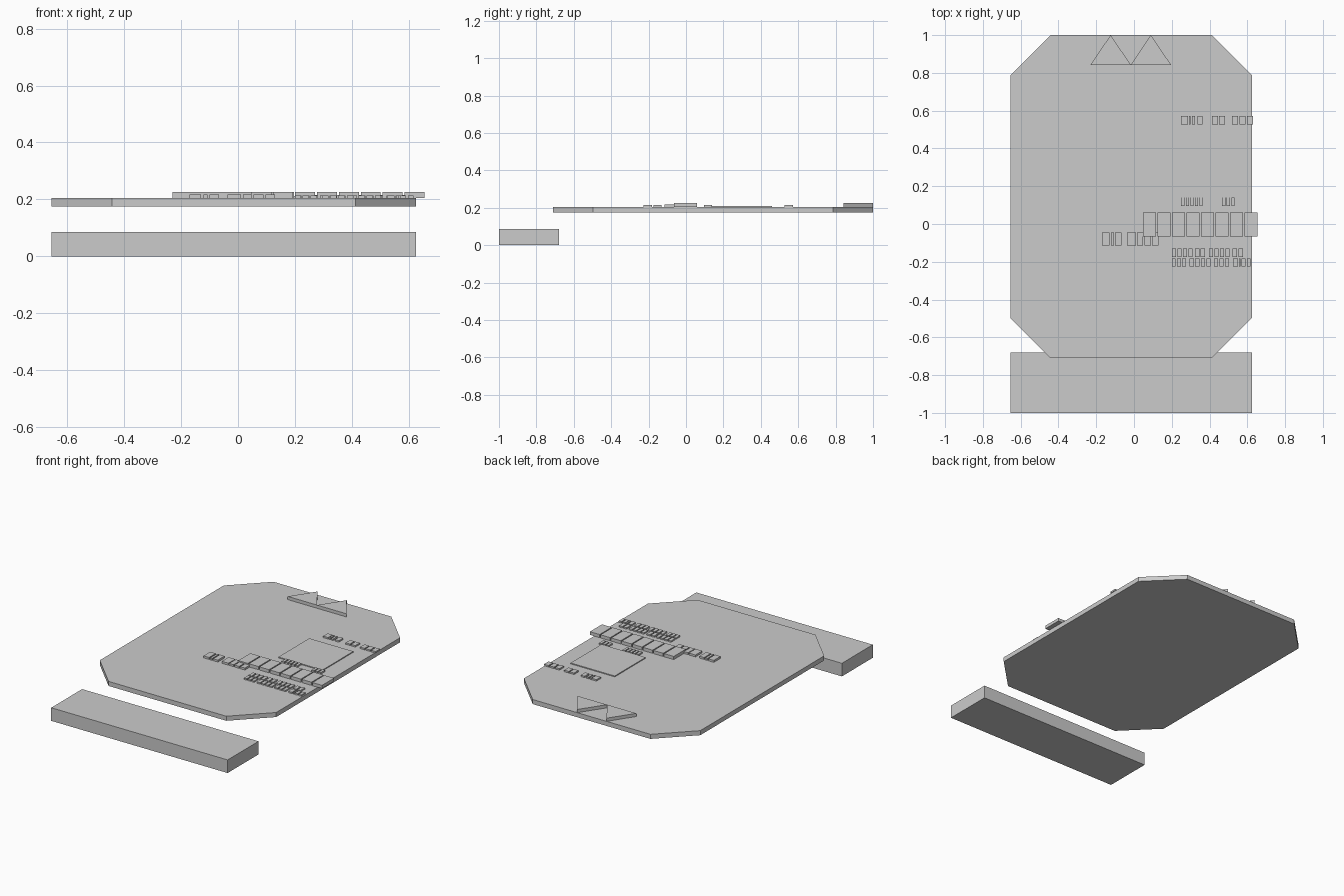
import bpy, bmesh

if "Cube" in bpy.data.objects:
    bpy.data.objects.remove(bpy.data.objects["Cube"])

grey = bpy.data.materials.new("plain grey")
grey.diffuse_color = (0.6, 0.6, 0.6, 1)
grey.use_nodes = True
grey.node_tree.nodes["Principled BSDF"].inputs["Base Color"].default_value = grey.diffuse_color


def prisms(name, outlines, z0, z1):
    """One object made of flat outlines extruded from z0 to z1."""
    bm = bmesh.new()
    for pts in outlines:
        low = [bm.verts.new((x, y, z0)) for x, y in pts]
        top = [bm.verts.new((x, y, z1)) for x, y in pts]
        bm.faces.new(low[::-1])
        bm.faces.new(top)
        for i in range(len(pts)):
            j = (i + 1) % len(pts)
            bm.faces.new((low[i], low[j], top[j], top[i]))
    me = bpy.data.meshes.new(name)
    bm.to_mesh(me)
    bm.free()
    me.materials.append(grey)
    ob = bpy.data.objects.new(name, me)
    bpy.context.collection.objects.link(ob)
    return ob


def rect(x0, x1, y0, y1):
    return [(x0, y0), (x1, y0), (x1, y1), (x0, y1)]


def block_row(name, groups, y0, y1, z1):
    """Row of small blocks; each group is (start x, end x, count)."""
    gap = 0.007
    outlines = []
    for a, b, n in groups:
        w = (b - a + gap) / n
        outlines += [rect(a + i * w, a + (i + 1) * w - gap, y0, y1) for i in range(n)]
    prisms(name, outlines, TOP, z1)


L, R, F, B, C = -0.655, 0.625, -0.71, 1.0, 0.213
TOP = 0.205

# Low base bar at the front
prisms("base_bar", [rect(L, R, -1.0, -0.68)], 0, 0.086)

# Main plate with cut corners
prisms("main_plate", [[(L + C, F), (R - C, F), (R, F + C), (R, B - C),
                       (R - C, B), (L + C, B), (L, B - C), (L, F + C)]], 0.175, TOP)

# Square panel, barely raised
prisms("square_panel", [rect(0.195, 0.515, 0.14, 0.46)], TOP, 0.211)

# Two triangular peaks along the back edge
prisms("peaks", [[(x, 0.843), (x + 0.213, 0.843), (x + 0.106, 1.0)]
                 for x in (-0.23, -0.017)], TOP, 0.226)

# Rows of small raised blocks
block_row("back_blocks", [(0.25, 0.285, 1), (0.29, 0.30, 1), (0.307, 0.322, 1), (0.335, 0.363, 1),
                          (0.412, 0.483, 2), (0.518, 0.63, 3)], 0.526, 0.572, 0.215)
block_row("panel_blocks", [(0.25, 0.363, 5), (0.466, 0.533, 3)], 0.095, 0.14, 0.215)
block_row("large_blocks", [(0.047, 0.655, 8)], -0.065, 0.06, 0.226)
block_row("side_blocks", [(-0.17, -0.13, 1), (-0.122, -0.107, 1), (-0.1, -0.066, 1),
                          (-0.037, 0.011, 1), (0.017, 0.048, 1), (0.055, 0.13, 2)],
          -0.115, -0.045, 0.218)
block_row("front_blocks_upper", [(0.2, 0.31, 4), (0.322, 0.377, 2), (0.397, 0.505, 4),
                                 (0.522, 0.577, 2)], -0.175, -0.13, 0.214)
block_row("front_blocks_lower", [(0.2, 0.275, 3), (0.295, 0.405, 4), (0.423, 0.503, 3),
                                 (0.523, 0.55, 1), (0.557, 0.565, 1), (0.57, 0.617, 2)],
          -0.226, -0.183, 0.214)
